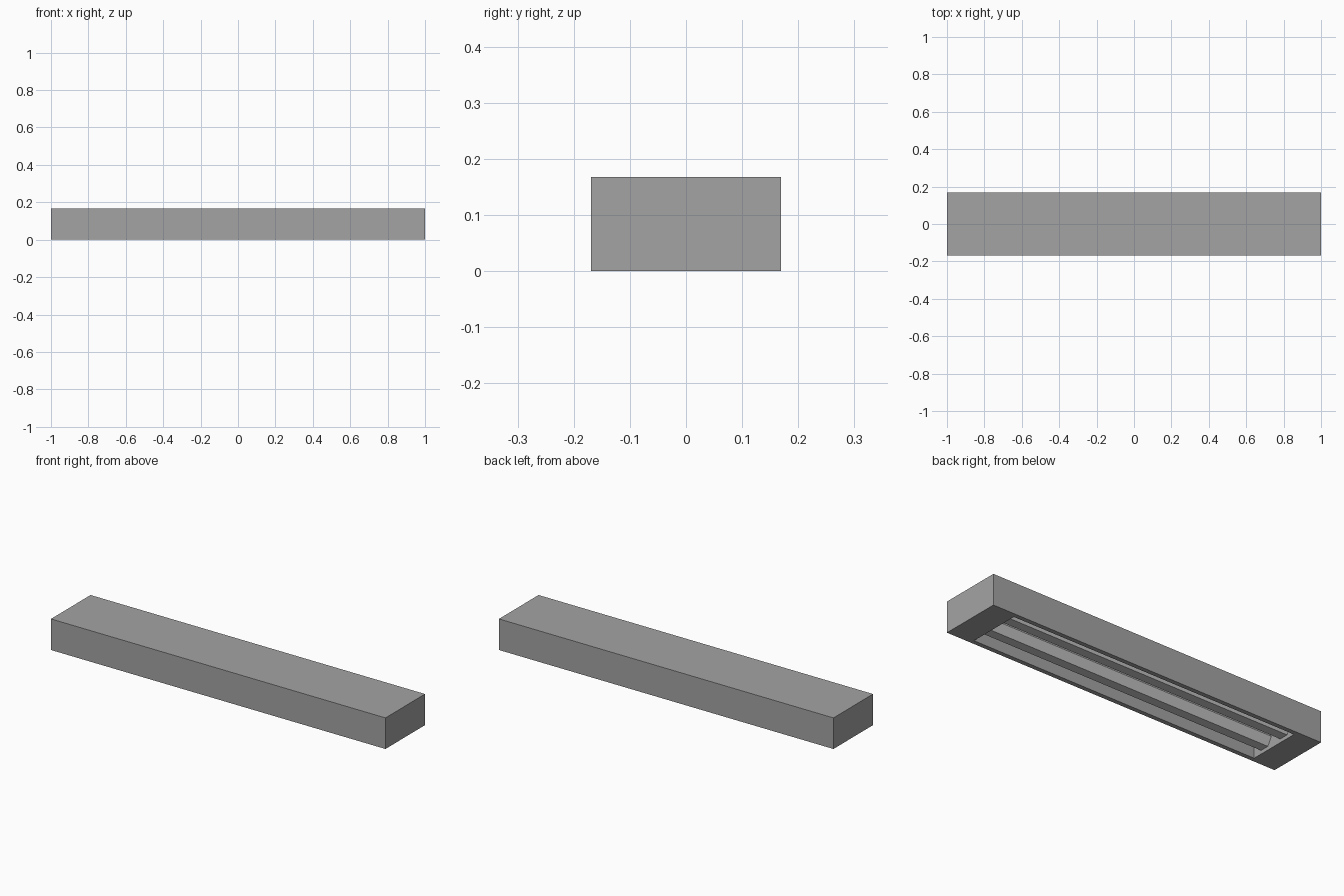
import bpy, bmesh, math
from mathutils import Matrix

if "Cube" in bpy.data.objects:
    bpy.data.objects.remove(bpy.data.objects["Cube"])

L, W, H = 2.0, 0.338, 0.168          # outer housing
OPEN_X, OPEN_Y, DEPTH = 0.855, 0.145, 0.14   # recess half sizes and depth


def make_object(name, bm):
    bmesh.ops.recalc_face_normals(bm, faces=bm.faces)
    mesh = bpy.data.meshes.new(name)
    bm.to_mesh(mesh)
    bm.free()
    obj = bpy.data.objects.new(name, mesh)
    bpy.context.collection.objects.link(obj)
    return obj


# Housing: a box with a rectangular recess pushed up into its underside
bm = bmesh.new()
bmesh.ops.create_cube(bm, size=1, matrix=Matrix.Translation((0, 0, H / 2)) @ Matrix.Diagonal((L, W, H, 1)))
bm.normal_update()
bottom = min(bm.faces, key=lambda f: f.calc_center_median().z)
bmesh.ops.inset_region(bm, faces=[bottom], thickness=0.02)
for v in bottom.verts:
    v.co = (math.copysign(OPEN_X, v.co.x), math.copysign(OPEN_Y, v.co.y), 0)
ceiling = bmesh.ops.extrude_discrete_faces(bm, faces=[bottom])["faces"][0]
for v in ceiling.verts:
    v.co.z = DEPTH
housing = make_object("lamp_housing", bm)

# Darker grey for the housing; the tubes keep the default grey
dark = bpy.data.materials.new("dark_grey")
dark.diffuse_color = (0.37, 0.37, 0.37, 1)
dark.use_nodes = True
dark.node_tree.nodes["Principled BSDF"].inputs["Base Color"].default_value = dark.diffuse_color
housing.data.materials.append(dark)


# Tubes: two six-sided lamps running between the end walls, flat side down
def tube(name, y, z=0.063, r=0.05):
    bm = bmesh.new()
    ring = [bm.verts.new((-OPEN_X, y + r * math.cos(k * math.pi / 3), z + r * math.sin(k * math.pi / 3)))
            for k in range(6)]
    cap = bm.faces.new(ring)
    new = bmesh.ops.extrude_face_region(bm, geom=[cap], use_keep_orig=True)["geom"]
    for v in new:
        if isinstance(v, bmesh.types.BMVert):
            v.co.x = OPEN_X
    return make_object(name, bm)


for side, y in (("front", -0.07), ("back", 0.07)):
    tube(side + "_lamp_tube", y)
